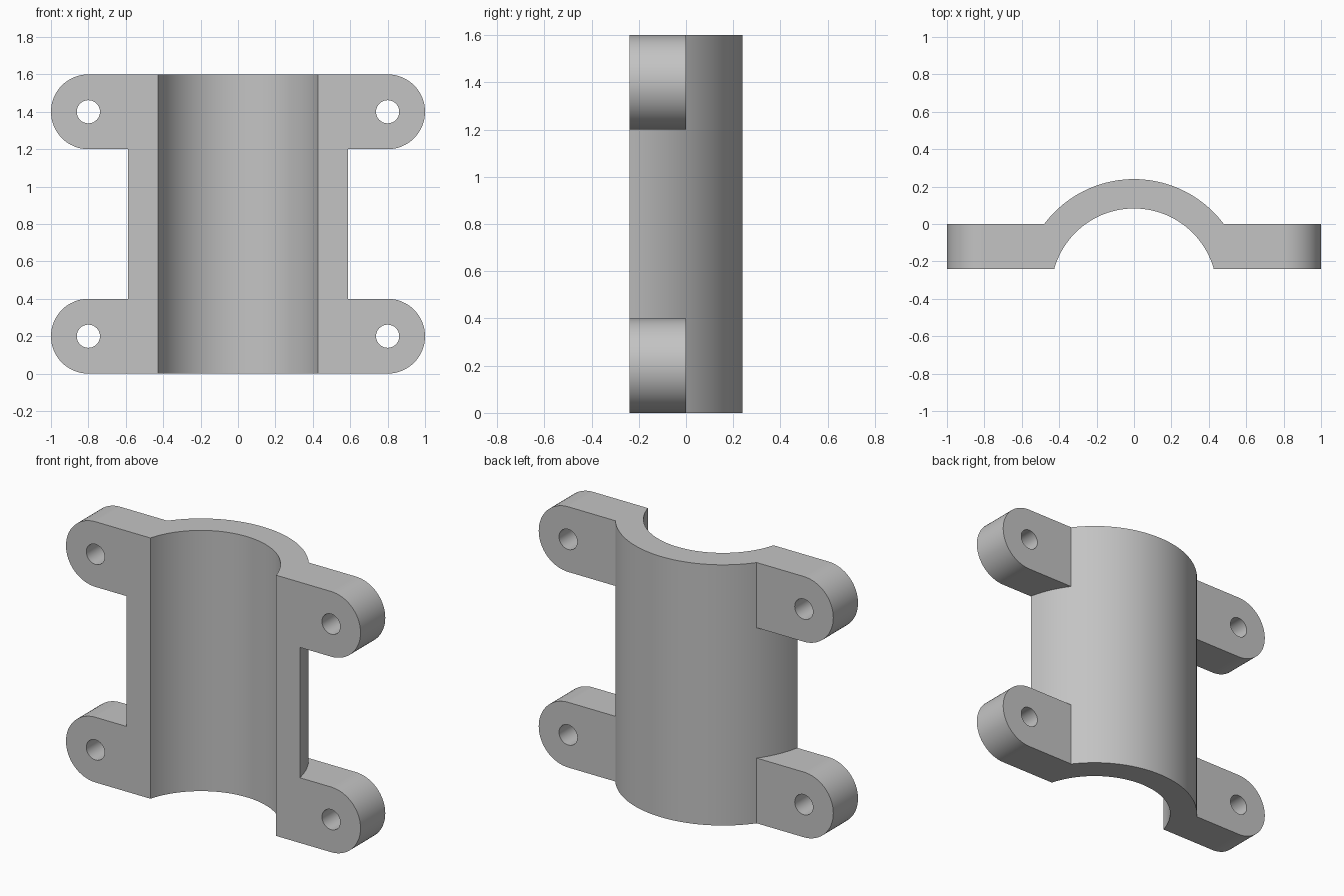
import bpy, bmesh, math

if "Cube" in bpy.data.objects:
    bpy.data.objects.remove(bpy.data.objects["Cube"])

CY, R_OUT, R_IN = -0.36, 0.60, 0.443   # shared arc centre and radii
FRONT, HEIGHT = -0.24, 1.6

grey = bpy.data.materials.new("plain grey")
grey.diffuse_color = (0.55, 0.55, 0.55, 1)
grey.use_nodes = True
grey.node_tree.nodes["Principled BSDF"].inputs["Base Color"].default_value = grey.diffuse_color


def prism(name, points, direction):
    """Extrude a closed 3D outline along a direction."""
    bm = bmesh.new()
    face = bm.faces.new([bm.verts.new(p) for p in points])
    ext = bmesh.ops.extrude_face_region(bm, geom=[face])
    verts = [g for g in ext["geom"] if isinstance(g, bmesh.types.BMVert)]
    bmesh.ops.translate(bm, verts=verts, vec=direction)
    bmesh.ops.recalc_face_normals(bm, faces=bm.faces)
    mesh = bpy.data.meshes.new(name)
    bm.to_mesh(mesh)
    bm.free()
    mesh.materials.append(grey)
    obj = bpy.data.objects.new(name, mesh)
    bpy.context.collection.objects.link(obj)
    return obj


def arc(cx, cy, r, a0, a1, n):
    return [(cx + r * math.cos(a0 + (a1 - a0) * i / n),
             cy + r * math.sin(a0 + (a1 - a0) * i / n)) for i in range(n + 1)]


def combine(target, other, operation):
    mod = target.modifiers.new(operation.lower(), 'BOOLEAN')
    mod.operation, mod.object, mod.solver = operation, other, 'EXACT'
    bpy.context.view_layer.objects.active = target
    bpy.ops.object.modifier_apply(modifier=mod.name)
    bpy.data.objects.remove(other)


# Half-pipe shell, cut flat along the front
a_out = math.asin((FRONT - CY) / R_OUT)
a_in = math.asin((FRONT - CY) / R_IN)
section = arc(0, CY, R_OUT, a_out, math.pi - a_out, 64)
section += arc(0, CY, R_IN, math.pi - a_in, a_in, 64)
clamp = prism("clamp_half", [(x, y, 0) for x, y in section], (0, 0, HEIGHT))

# Four rounded lugs, each with a bolt hole
for side in (-1, 1):
    for z in (0.2, HEIGHT - 0.2):
        outline = [(0.465, z - 0.2)]
        outline += arc(0.8, z, 0.2, -math.pi / 2, math.pi / 2, 32)
        outline += [(0.465, z + 0.2)]
        lug = prism("lug", [(side * x, FRONT, h) for x, h in outline], (0, -FRONT, 0))
        hole = arc(0.8, z, 0.062, 0, 2 * math.pi, 32)[:-1]
        pin = prism("bolt_hole", [(side * x, FRONT - 0.1, h) for x, h in hole], (0, 0.5, 0))
        combine(lug, pin, 'DIFFERENCE')
        combine(clamp, lug, 'UNION')

# Smooth curved walls with crisp edges
bpy.ops.object.select_all(action='DESELECT')
clamp.select_set(True)
bpy.context.view_layer.objects.active = clamp
bpy.ops.object.shade_smooth_by_angle(angle=math.radians(25))
weighted = clamp.modifiers.new("weighted_normals", 'WEIGHTED_NORMAL')
weighted.keep_sharp = True
